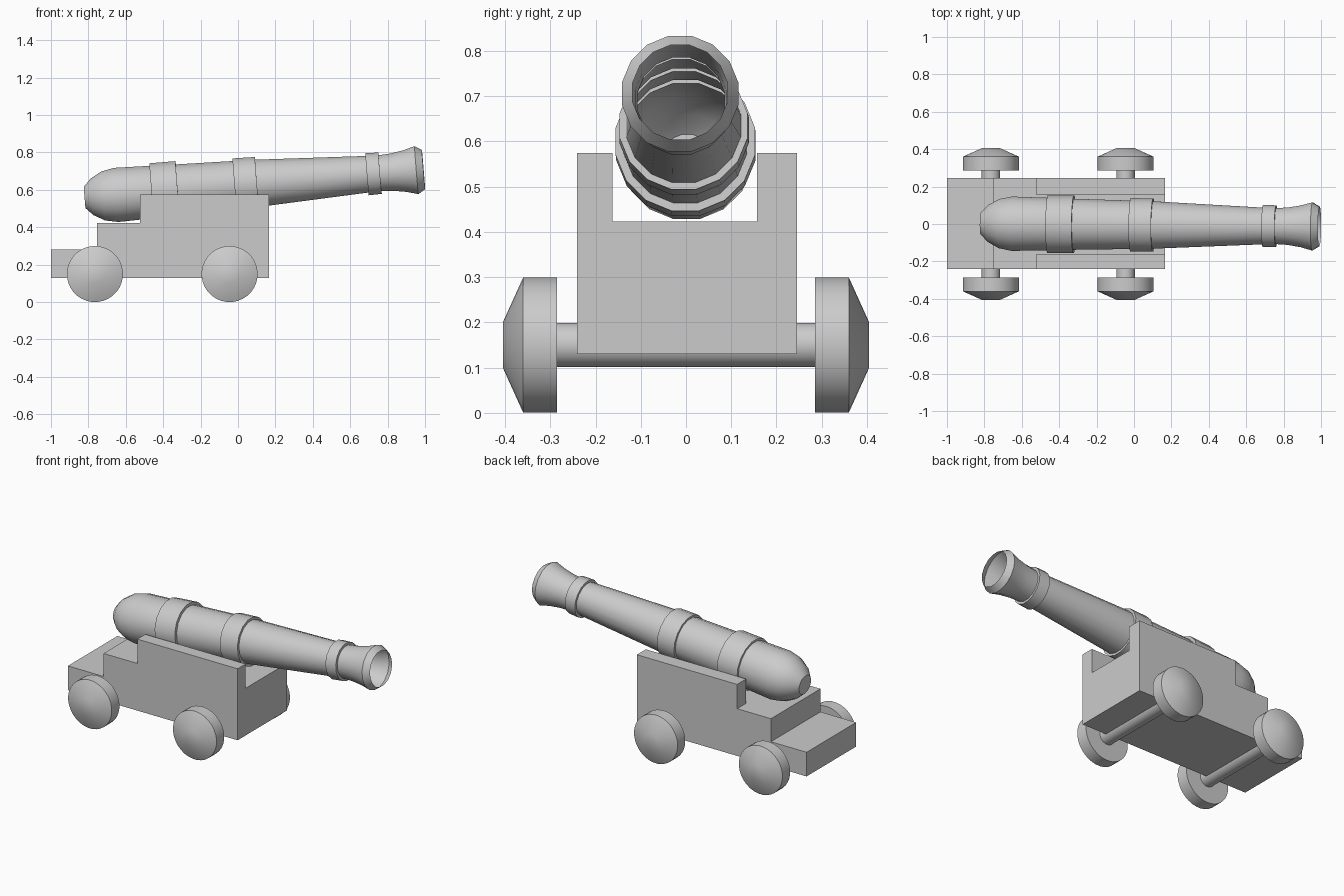
import bpy, bmesh
from math import cos, sin, pi, atan2
from mathutils import Vector, Matrix

if "Cube" in bpy.data.objects:
    bpy.data.objects.remove(bpy.data.objects["Cube"])


def finish(name, bm, smooth=True):
    bmesh.ops.recalc_face_normals(bm, faces=bm.faces)
    mesh = bpy.data.meshes.new(name)
    bm.to_mesh(mesh)
    bm.free()
    obj = bpy.data.objects.new(name, mesh)
    bpy.context.collection.objects.link(obj)
    if smooth:
        bpy.ops.object.select_all(action='DESELECT')
        obj.select_set(True)
        bpy.context.view_layer.objects.active = obj
        bpy.ops.object.shade_smooth_by_angle(angle=0.65)
    return obj


def lathe(name, profile, sides, origin, direction, cap_start=True, cap_end=True):
    """Revolve (distance, radius) points about an axis."""
    d = Vector(direction).normalized()
    side = d.cross(Vector((0, 0, 1))).normalized()
    up = side.cross(d)
    bm = bmesh.new()
    rings = []
    for s, r in profile:
        ring = []
        for i in range(sides):
            a = 2 * pi * (i + 0.5) / sides
            ring.append(bm.verts.new(Vector(origin) + d * s + (side * cos(a) + up * sin(a)) * r))
        rings.append(ring)
    for a, b in zip(rings, rings[1:]):
        for i in range(sides):
            j = (i + 1) % sides
            bm.faces.new((a[i], a[j], b[j], b[i]))
    if cap_start:
        bm.faces.new(rings[0])
    if cap_end:
        bm.faces.new(rings[-1])
    return finish(name, bm)


def prism(name, outline, y0, y1):
    """Extrude an xz outline from y0 to y1."""
    bm = bmesh.new()
    face = bm.faces.new([bm.verts.new((x, y0, z)) for x, z in outline])
    out = bmesh.ops.extrude_face_region(bm, geom=[face])
    verts = [g for g in out['geom'] if isinstance(g, bmesh.types.BMVert)]
    bmesh.ops.translate(bm, verts=verts, vec=(0, y1 - y0, 0))
    return finish(name, bm, smooth=False)


# Stepped carriage bed
prism("carriage_bed", [(-1, .13), (.166, .13), (.166, .423), (-.755, .423),
                       (-.755, .28), (-1, .28)], -.241, .245)

# Cheeks on both sides of the barrel
for name, y0, y1 in (("cheek_front", -.241, -.163), ("cheek_back", .157, .245)):
    prism(name, [(-.523, .423), (.166, .423), (.166, .574), (-.523, .574)], y0, y1)

# Open single-skin barrel with three reinforcing bands and a flared muzzle
barrel = [(0, .058), (.04, .1), (.10, .134), (.17, .148), (.36, .143),
          (.36, .157), (.50, .157), (.50, .139), (.805, .132),
          (.805, .146), (.925, .144), (.925, .129), (1.515, .100),
          (1.515, .115), (1.585, .113), (1.585, .098), (1.65, .102),
          (1.72, .114), (1.78, .131), (1.818, .107)]
lathe("barrel", barrel, 16, (-.82, .003, .559), (1, -.009, .0825), cap_end=False)

# Axles and domed wheels
for label, x in (("rear", -.765), ("fore", -.045)):
    lathe(label + "_axle", [(-.286, .05), (.286, .05)], 16, (x, 0, .15), (0, 1, 0),
          False, False)
    for s in (-1, 1):
        side = "back" if s > 0 else "front"
        lathe(f"{label}_wheel_{side}", [(.285, .15), (.36, .15), (.405, .05)], 32,
              (x, 0, .15), (0, s, 0))
